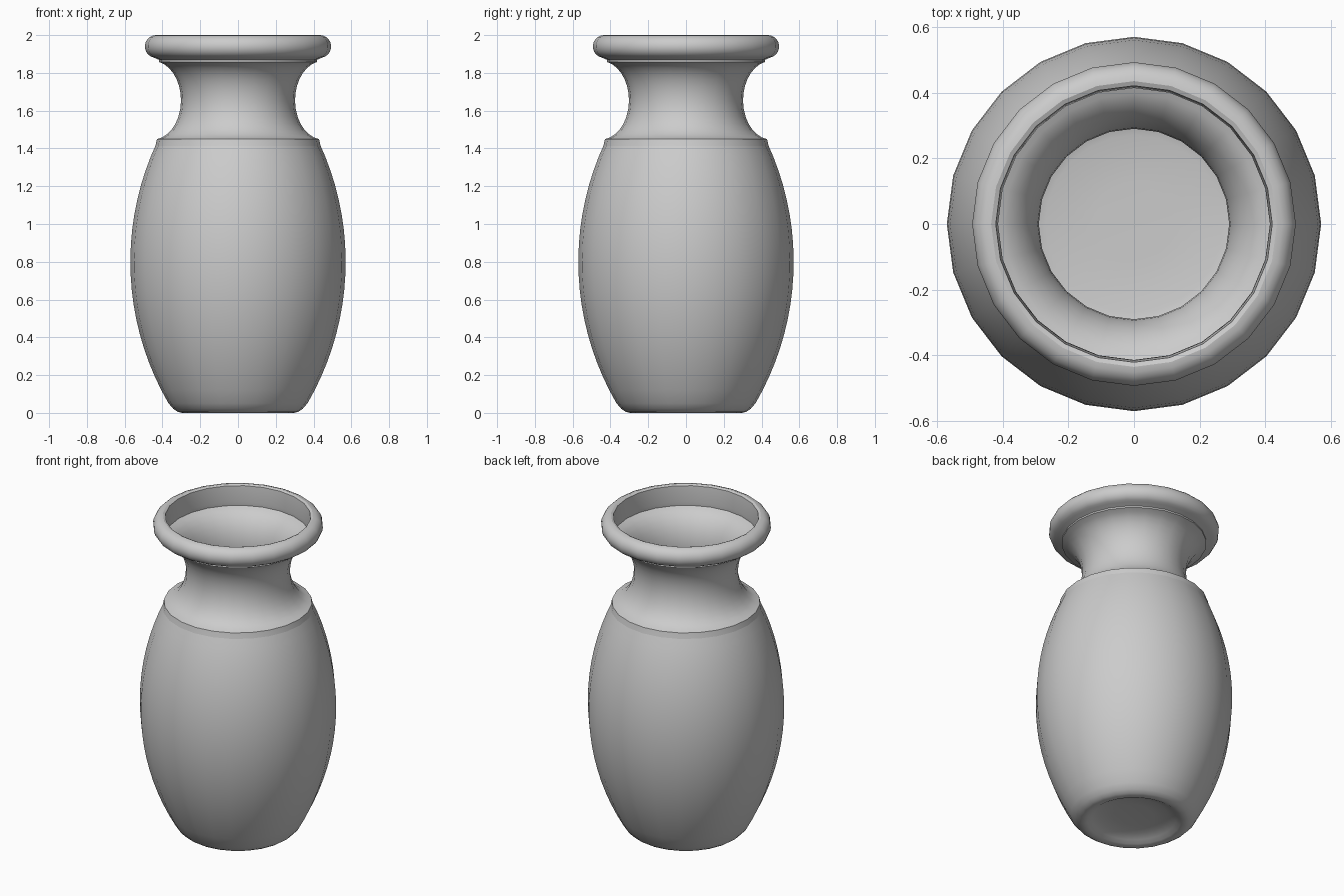
import bpy
import bmesh
import math

SIDES = 24
WALL = 0.012

cube = bpy.data.objects.get("Cube")
if cube:
    bpy.data.objects.remove(cube, do_unlink=True)

clay = bpy.data.materials.new("grey clay")
clay.use_nodes = True
colour = (0.6, 0.6, 0.6, 1)
clay.diffuse_color = colour
clay.node_tree.nodes["Principled BSDF"].inputs["Base Color"].default_value = colour


def arc(cr, cz, rr, rz, start, end, steps):
    """Points (radius, height) on an elliptical arc, angles in degrees."""
    angles = [math.radians(start + (end - start) * i / steps) for i in range(steps + 1)]
    return [(cr + rr * math.cos(a), cz + rz * math.sin(a)) for a in angles]


def belly(offset, steps=18):
    """Bulging body wall, from foot to shoulder."""
    return arc(-0.92, 0.8, 1.49 - offset, 1.49 - offset, -30.2, 25, steps)


def neck(offset, top, steps=14):
    """Waisted neck wall, from shoulder to mouth."""
    return arc(0.45, 1.655, 0.16 + offset, 0.22 + offset, 262, top, steps)


def lathe(name, profile):
    """Revolve a profile that starts and ends on the axis."""
    bm = bmesh.new()
    verts = [bm.verts.new((r, 0, z)) for r, z in profile]
    edges = [bm.edges.new(pair) for pair in zip(verts, verts[1:])]
    bmesh.ops.spin(bm, geom=verts + edges, cent=(0, 0, 0), axis=(0, 0, 1),
                   angle=math.tau, steps=SIDES)
    bmesh.ops.remove_doubles(bm, verts=bm.verts, dist=0.0005)
    bmesh.ops.recalc_face_normals(bm, faces=bm.faces)
    mesh = bpy.data.meshes.new(name)
    bm.to_mesh(mesh)
    bm.free()
    obj = bpy.data.objects.new(name, mesh)
    bpy.context.collection.objects.link(obj)
    mesh.materials.append(clay)
    bpy.ops.object.select_all(action="DESELECT")
    obj.select_set(True)
    bpy.context.view_layer.objects.active = obj
    bpy.ops.object.shade_smooth_by_angle(angle=math.radians(30))
    return obj


# Hollowed underside and rounded foot
underside = [(0, 0.045), (0.12, 0.043), (0.2, 0.037), (0.245, 0.02), (0.27, 0.006)]
foot = [(0.295, 0), (0.32, 0.006), (0.342, 0.021)]

# Outer wall: body, then neck up to the rim
outer = belly(0) + neck(0, 98)[1:]

# Rounded rim, then the straight inside of the mouth
rim = arc(0.435, 1.94, 0.058, 0.06, -80, 90, 10) + [(0.421, 1.994), (0.414, 1.895)]

# Inner wall back down to the floor
inner = neck(-WALL, 102)[::-1] + belly(WALL)[::-1][1:-1]
floor = [(0.325, 0.075), (0.27, 0.062), (0.12, 0.057), (0, 0.057)]

vase = lathe("vase", underside + foot + outer + rim + inner + floor)
